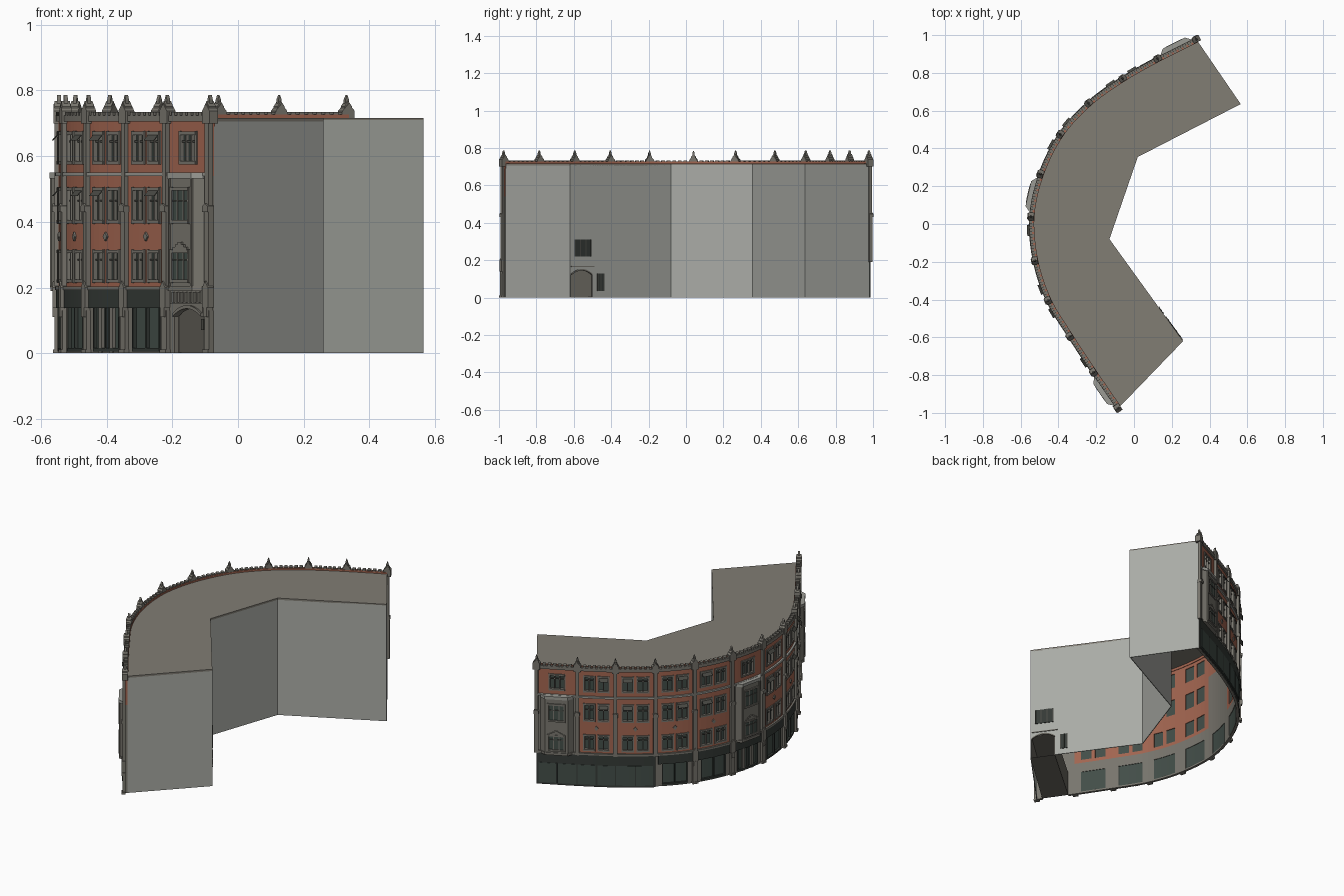
import bpy
import bmesh
import math
from mathutils import Vector

if "Cube" in bpy.data.objects:
    bpy.data.objects.remove(bpy.data.objects["Cube"], do_unlink=True)


def material(name, rgb):
    m = bpy.data.materials.new(name)
    m.use_nodes = True
    m.diffuse_color = (*rgb, 1)
    bsdf = m.node_tree.nodes["Principled BSDF"]
    bsdf.inputs["Base Color"].default_value = (*rgb, 1)
    bsdf.inputs["Roughness"].default_value = 0.9
    return m


BRICK = material("brick", (0.36, 0.13, 0.08))
STONE = material("grey stone", (0.19, 0.18, 0.155))
PALE = material("pale render", (0.4, 0.41, 0.38))
TRIM = material("pale stone trim", (0.33, 0.33, 0.3))
ROOF = material("roof", (0.22, 0.205, 0.175))
SHOP = material("dark shopfront", (0.035, 0.042, 0.037))
GLASS = material("green glass", (0.055, 0.075, 0.065))
FRAME = material("dark frame", (0.07, 0.07, 0.06))
PASSAGE = material("passage stone", (0.15, 0.14, 0.12))

# Pier positions along the curved street front
PIERS = [Vector(p) for p in (
    (-.085, -.975), (-.215, -.785), (-.34, -.595), (-.455, -.405),
    (-.525, -.195), (-.545, .04), (-.495, .265), (-.39, .475),
    (-.24, .64), (-.06, .77), (.125, .875), (.33, .978))]
BAYS = len(PIERS) - 1
ORIELS = (0, 5, 10)
FLOORS = ((.22, .31), (.40, .50), (.58, .67))
T = (0, .17, .31, .45, .55, .69, .83)
EXT = [2 * PIERS[0] - PIERS[1]] + PIERS + [2 * PIERS[-1] - PIERS[-2]]


def street(s, d=0):
    """Point at bay position s, moved outward by d."""
    k = min(max(math.floor(s), 0), BAYS - 1)
    t = s - k
    a, b, c, e = EXT[k:k + 4]
    p = .5 * (2 * b + (c - a) * t + (2 * a - 5 * b + 4 * c - e) * t ** 2 + (3 * b - a - 3 * c + e) * t ** 3)
    v = .5 * ((c - a) + 2 * (2 * a - 5 * b + 4 * c - e) * t + 3 * (3 * b - a - 3 * c + e) * t * t)
    v.normalize()
    return p + Vector((-v.y, v.x)) * d


def line(a, b):
    """Straight path from a to b with its outside on the right hand."""
    a, b = Vector(a), Vector(b)
    v = (b - a).normalized()
    return lambda s, d=0: a.lerp(b, s) + Vector((v.y, -v.x)) * d


def val(f, s):
    return f(s) if callable(f) else f


def span(a, b, step=.1):
    n = max(1, math.ceil((b - a) / step - 1e-6))
    return [a + (b - a) * i / n for i in range(n + 1)]


parts = {}


def strip(name, mat, ss, z0, z1, d0, d1, path=street, lean=0):
    """Solid following a path; heights and depths may vary along it."""
    bm = parts.setdefault(name, (bmesh.new(), mat))[0]
    rings = []
    for s in ss:
        lo, hi, near, far = (val(f, s) for f in (z0, z1, d0, d1))
        rings.append([bm.verts.new((*path(s, d), z)) for d, z in (
            (near + lean, lo), (far + lean, lo), (far, hi), (near, hi))])
    for r, q in zip(rings, rings[1:]):
        for i in range(4):
            j = (i + 1) % 4
            bm.faces.new((r[i], r[j], q[j], q[i]))
    bm.faces.new(rings[0][::-1])
    bm.faces.new(rings[-1])


def finish(name, bm, *mats):
    me = bpy.data.meshes.new(name)
    bm.to_mesh(me)
    bm.free()
    for m in mats:
        me.materials.append(m)
    ob = bpy.data.objects.new(name, me)
    bpy.context.collection.objects.link(ob)
    return ob


def openings(b):
    """Openings of a bay as (t0, t1, z0, z1)."""
    if b == 0:
        out = [(.17, .83, 0, .14)]
    else:
        out = [(.17, .83, .01, .14)]
    if b in ORIELS:
        return out + [(.31, .69, *FLOORS[2])]
    return out + [(a, c, *f) for f in FLOORS for a, c in ((.17, .45), (.55, .83))]


# Street wall: a grid with the openings left out
bm = bmesh.new()
zs = sorted({0, .01, .14, .2, .54, .71, *(z for f in FLOORS for z in f)})
cols = [b + t for b in range(BAYS) for t in T] + [BAYS]
grid = [[bm.verts.new((*street(s), z)) for z in zs] for s in cols]
for i in range(len(cols) - 1):
    for j in range(len(zs) - 1):
        s, z = (cols[i] + cols[i + 1]) / 2, (zs[j] + zs[j + 1]) / 2
        b = int(s)
        if any(o[0] < s - b < o[1] and o[2] < z < o[3] for o in openings(b)):
            continue
        f = bm.faces.new((grid[i][j], grid[i][j + 1], grid[i + 1][j + 1], grid[i + 1][j]))
        f.material_index = int(z < .2 or (b in ORIELS and z < .54))
wall = finish("street_wall", bm, BRICK, STONE)
mod = wall.modifiers.new("thickness", "SOLIDIFY")
mod.thickness = .015
mod.offset = -1


def window(s0, s1, z0, z1, lights, d=0, glass=-.01):
    strip("window_glass", GLASS, span(s0, s1), z0, z1, glass - .001, glass, street)
    for s in (s0, s1):
        strip("window_surrounds", STONE, (s - .02, s + .02), z0 - .006, z1 + .006, glass, d + .005)
    for z in (z0, z1):
        strip("window_surrounds", STONE, span(s0, s1), z - .005, z + .005, glass, d + .006)
    for i in range(1, lights):
        s = s0 + (s1 - s0) * i / lights
        strip("window_mullions", STONE, (s - .013, s + .013), z0, z1, glass, d + .002)
    strip("window_bars", FRAME, span(s0, s1), z0 + .062, z0 + .067, glass, max(glass + .003, d - .002))


for b in range(BAYS):
    mid = b + .5
    # Upper windows, open lights and diamond ornaments
    for t0, t1, z0, z1 in openings(b)[1:]:
        window(b + t0, b + t1, z0, z1, 3 if b in ORIELS else 2)
        if b not in ORIELS and z0 > .3 and (b + round(t0 * 2)) % 2:
            strip("open_lights", FRAME, (b + t0 + .02, b + t1 - .02), z1 - .022, z1 - .002, 0, .003, lean=.018)
    if b not in ORIELS:
        strip("diamond_ornaments", STONE, (mid - .05, mid, mid + .05),
              lambda s: .355 - .014 + abs(s - mid) * .27, lambda s: .355 + .014 - abs(s - mid) * .27, 0, .006)
    else:
        # Projecting stone bay with two windows
        edge = (b + .1, b + .22, b + .78, b + .9)
        strip("oriel", STONE, edge, .2, .54, -.005, lambda s: .003 if abs(s - mid) > .3 else .028)
        strip("oriel_cap", TRIM, edge, .532, .55, 0, lambda s: .01 if abs(s - mid) > .3 else .035)
        strip("oriel_base", STONE, edge, .19, .205, 0, lambda s: .006 if abs(s - mid) > .3 else .032)
        for z0, z1 in FLOORS[:2]:
            window(b + .3, b + .7, z0, z1, 3, .03, .03)
        for k, w in enumerate((.16, .1, .04)):
            strip("stepped_crest", STONE, (mid - w, mid + w), .315 + k * .008, .323 + k * .008, .02, .034)
        for t in (.24, .76):
            strip("oriel_ribs", STONE, (b + t - .015, b + t + .015), .2, .535, .02, .033)
    # Ground floor
    if 0 < b:
        strip("shop_glass", GLASS, span(b + .17, b + .83), .01, .14, -.012, -.008)
        if b < 8:
            strip("shop_fascia", SHOP, span(b + .07, b + .93), .138, .192, 0, .008)
            for t in (.18, .5, .82):
                strip("shop_frames", SHOP, (b + t - .014, b + t + .014), .01, .14, -.012, .003)
            strip("shop_sill", SHOP, span(b + .17, b + .83), .005, .016, -.012, .004)
            if b % 3 == 2:
                for t in (.36, .64):
                    strip("shop_posts", STONE, (b + t - .04, b + t + .04), 0, .14, -.01, .003)
    # Crenellated parapet
    for k in range(8):
        s = b + (k + .5) / 8
        strip("merlons", STONE, (s - .038, s + .038), .722, .734, -.016, .008)

# Wide dark shopfront at the far end
strip("long_shopfront", SHOP, span(8, 11), 0, .192, .001, .01)
for s0, s1 in ((8.06, 9.46), (9.52, 10.94)):
    strip("long_shop_glass", GLASS, span(s0, s1), .012, .132, .009, .012)
for s in (8.5, 9, 10, 10.5):
    strip("long_shop_bars", SHOP, (s - .012, s + .012), .012, .132, .01, .014)

# Horizontal bands
whole = span(0, BAYS)
strip("parapet_back", BRICK, whole, .69, .727, -.018, -.006)
strip("parapet_front", STONE, whole, .705, .724, -.006, .009)
strip("upper_cornice", TRIM, whole, .54, .551, -.002, .011)
strip("lower_string_course", STONE, whole, .192, .203, -.002, .011)

# Piers with carved corbels and gabled pinnacles
W = 1 / .225
for i in range(BAYS + 1):
    def pier(name, half, z0, z1, d, back=-.004, rise=0):
        h = half * W
        strip(name, STONE, (i - h, i, i + h), z0,
              lambda s: z1 + rise * (1 - abs(s - i) / h), back, d)
    if i < 8:
        pier("pier_bases", .016, 0, .012, .018)
        pier("pier_bases", .013, .012, .13, .013)
        pier("pier_corbels", .01, .11, .14, .02)
        pier("pier_corbels", .015, .14, .2, .019, rise=.02)
    pier("pier_shafts", .012, .19, .45, .014)
    pier("pier_collars", .014, .43, .448, .02, rise=.008)
    pier("pier_shafts", .01, .45, .72, .013)
    pier("pinnacles", .02, .7, .738, .016, -.016, .022)
    pier("pinnacles", .012, .738, .752, .013, -.013, .016)
    pier("pinnacles", .006, .75, .772, .006, -.006, .015)

# Arched entrance in the first bay
arch = span(.17, .83, .066)
rise = lambda s: .112 + .024 * (1 - ((s - .5) / .33) ** 2)
strip("street_arch", STONE, arch, rise, .142, -.015, .001)
strip("arch_moulding", STONE, arch, rise, lambda s: rise(s) + .01, -.01, .008)
strip("entrance_panel", STONE, (.1, .9), .15, .19, 0, .006)
for k in range(7):
    s = .2 + k * .1
    strip("entrance_balusters", STONE, (s - .02, s + .02), .155, .186, 0, .012)
strip("entrance_plate", FRAME, (.05, .11), .07, .105, .012, .017)

# Plain rear and end walls
REAR = [(-.085, -.975), (.26, -.62), (-.13, -.08), (.02, .355), (.565, .635), (.33, .978)]
for k, (a, c) in enumerate(zip(REAR, REAR[1:])):
    path = line(a, c)
    if k == 1:
        rear_rise = lambda s: .12 + .025 * (1 - ((s - .115) / .105) ** 2)
        head = span(.01, .22, .02)
        strip("rear_walls", PALE, (0, .01), 0, .71, -.004, 0, path)
        strip("rear_walls", PALE, head, rear_rise, .71, -.004, 0, path)
        strip("rear_walls", PALE, (.22, 1), 0, .71, -.004, 0, path)
        strip("rear_arch_moulding", STONE, head, rear_rise, lambda s: rear_rise(s) + .008, -.004, .004, path)
        strip("rear_string_course", STONE, (.01, .24), .163, .168, 0, .004, path)
        for s0, s1, z0, z1 in ((.045, .205, .22, .31), (.27, .33, .035, .13)):
            strip("rear_windows", SHOP, (s0, s1), z0, z1, -.006, .003, path)
            for s in span(s0, s1, .055):
                strip("rear_window_bars", FRAME, (s - .004, s + .004), z0, z1, .002, .005, path)
    else:
        strip("rear_walls", PALE, (0, 1), 0, .71, -.004, 0, path)

# Vaulted passage through the building
near, far = (street(.17, -.014), street(.83, -.014)), (Vector((.256, -.62)), Vector((.175, -.505)))
for k in (0, 1):
    strip("passage_walls", PASSAGE, (0, 1), 0, .146, -.002, .002, line(near[k], far[k]))
for z in (0, .144):
    bm = parts.setdefault("passage_floor_and_ceiling", (bmesh.new(), PASSAGE))[0]
    ring = [bm.verts.new((*p, z)) for p in (near[0], far[0], far[1], near[1])]
    top = bmesh.ops.extrude_face_region(bm, geom=[bm.faces.new(ring)])["geom"]
    bmesh.ops.translate(bm, verts=[v for v in top if isinstance(v, bmesh.types.BMVert)], vec=(0, 0, .002))

# Flat roof slab
bm = bmesh.new()
outline = [Vector(p) for p in REAR[1:-1]] + [street(s, -.008) for s in reversed(whole)]
face = bm.faces.new([bm.verts.new((*p, .706)) for p in outline])
top = bmesh.ops.extrude_face_region(bm, geom=[face])["geom"]
bmesh.ops.translate(bm, verts=[v for v in top if isinstance(v, bmesh.types.BMVert)], vec=(0, 0, .011))
parts["roof"] = (bm, ROOF)

for name, (bm, mat) in parts.items():
    bmesh.ops.recalc_face_normals(bm, faces=bm.faces)
    finish(name, bm, mat)
